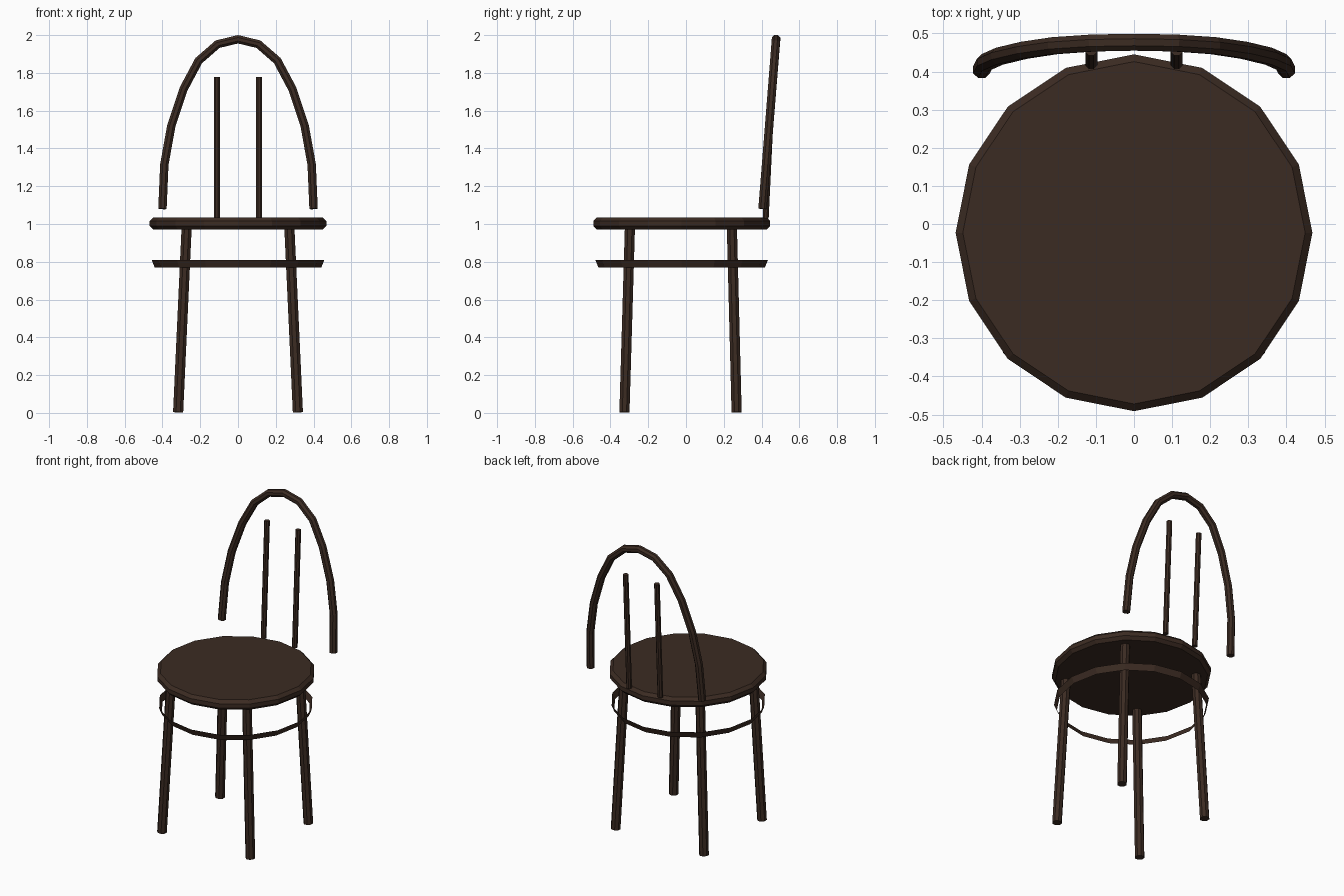
import bpy, bmesh, math
from mathutils import Vector

cube = bpy.data.objects.get("Cube")
if cube:
    bpy.data.objects.remove(cube)

wood = bpy.data.materials.new("dark_brown_wood")
wood.use_nodes = True
color = (0.044, 0.024, 0.016, 1)
wood.diffuse_color = color
wood.node_tree.nodes["Principled BSDF"].inputs["Base Color"].default_value = color

CENTER_Y = -0.023


def finish(name, bm, recalc=True):
    if recalc:
        bmesh.ops.recalc_face_normals(bm, faces=bm.faces)
    mesh = bpy.data.meshes.new(name)
    bm.to_mesh(mesh)
    bm.free()
    mesh.materials.append(wood)
    obj = bpy.data.objects.new(name, mesh)
    bpy.context.collection.objects.link(obj)
    return obj


def loft(name, rings, caps=True):
    """Skin a list of equal-length point rings."""
    bm = bmesh.new()
    loops = [[bm.verts.new(p) for p in ring] for ring in rings]
    for a, b in zip(loops, loops[1:]):
        for i in range(len(a)):
            j = (i + 1) % len(a)
            bm.faces.new((a[i], a[j], b[j], b[i]))
    if caps:
        bm.faces.new(loops[0])
        bm.faces.new(loops[-1])
    return finish(name, bm, caps)


def tube(name, path, radius, sides=8):
    """Sweep a round section along a path."""
    path = [Vector(p) for p in path]
    rings = []
    for i, p in enumerate(path):
        before = path[max(i - 1, 0)]
        after = path[min(i + 1, len(path) - 1)]
        tangent = (after - before).normalized()
        u = tangent.cross(Vector((0, 1, 0))).normalized()
        v = tangent.cross(u)
        angles = [math.tau * (k + 0.5) / sides for k in range(sides)]
        rings.append([p + radius * (u * math.cos(a) + v * math.sin(a)) for a in angles])
    return loft(name, rings)


def turned(name, profile, caps, sides=16):
    """Stack circles of (radius, height) around the seat axis."""
    angles = [math.tau * k / sides for k in range(sides)]
    return loft(name, [[(r * math.cos(a), CENTER_Y + r * math.sin(a), z)
                        for a in angles] for r, z in profile], caps)


# Round seat with chamfered rims, and the thin sloping hoop around the legs
turned("seat", [(0.449, 0.97), (0.468, 0.989), (0.468, 1.016), (0.449, 1.035)], True)
turned("leg_hoop", [(0.441, 0.77), (0.457, 0.81)], False)

# Four splayed legs
for sx, side in ((1, "left"), (-1, "right")):
    for sy, end in ((-1, "front"), (1, "back")):
        tube(f"{end}_{side}_leg",
             [(sx * 0.317, -0.029 + sy * 0.297, 0.003),
              (sx * 0.272, -0.027 + sy * 0.27, 0.98)], 0.029)


# Leaning plane of the backrest
def lean(z):
    return 0.405 + 0.072 * (z - 1.08) / 0.9


# Bent arch, mirrored about its top
half = [(0.40, 1.08), (0.39, 1.315), (0.353, 1.52), (0.288, 1.715),
        (0.208, 1.865), (0.108, 1.952)]
outline = half + [(0, 1.978)] + [(-x, z) for x, z in reversed(half)]
tube("back_arch", [(x, lean(z), z) for x, z in outline], 0.024)

# Two back rods
for sx, side in ((1, "left"), (-1, "right")):
    tube(f"{side}_back_rod", [(sx * 0.112, 0.422, 1.03), (sx * 0.112, 0.458, 1.778)], 0.017)
